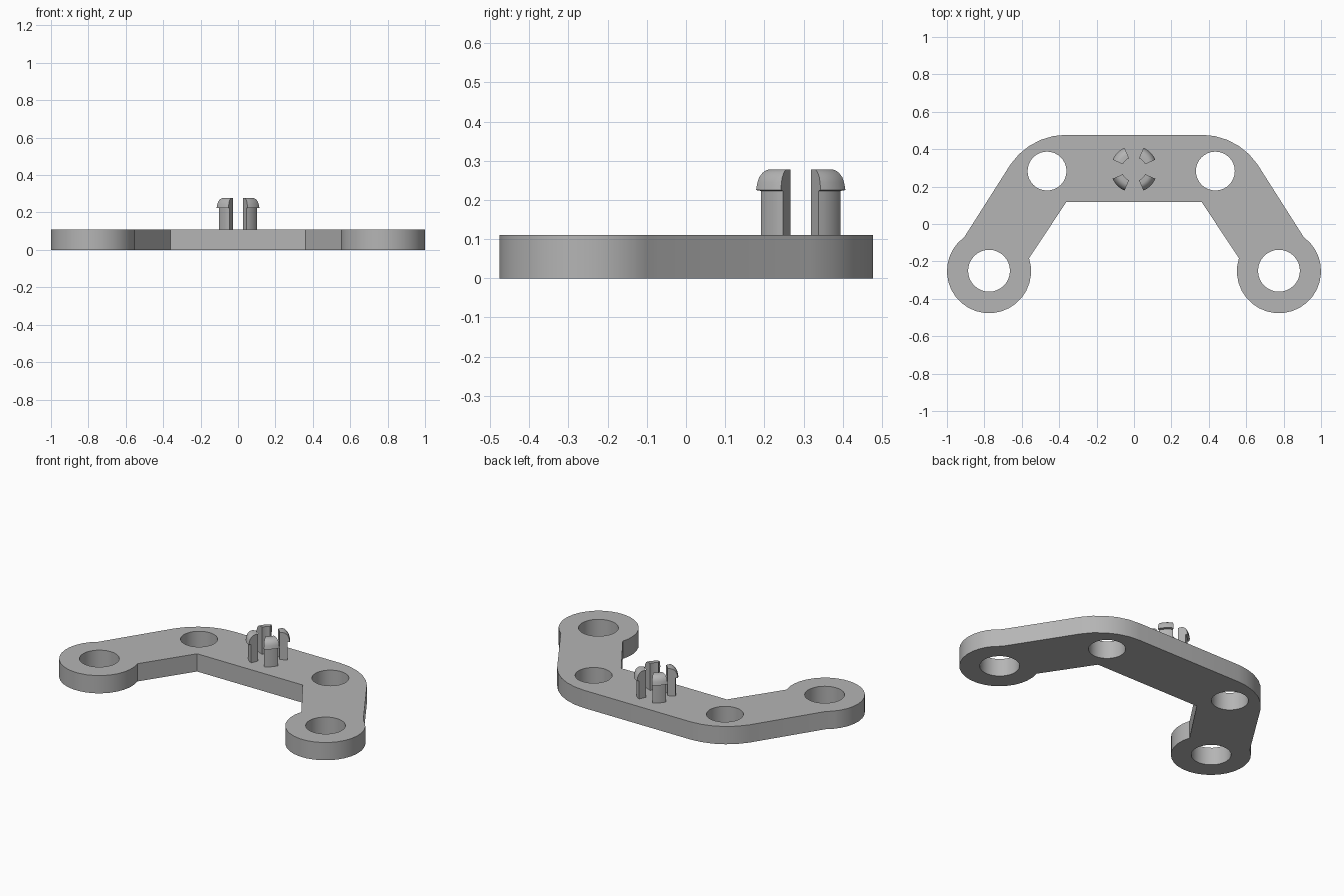
import bpy, bmesh, math
from math import radians, cos, sin

cube = bpy.data.objects.get("Cube")
if cube:
    bpy.data.objects.remove(cube, do_unlink=True)

GREY = (0.46, 0.46, 0.46, 1)
mat = bpy.data.materials.new("plain grey")
mat.use_nodes = True
mat.diffuse_color = GREY
mat.node_tree.nodes["Principled BSDF"].inputs["Base Color"].default_value = GREY

THICK = 0.11


def arc(cx, cy, r, a0, a1, n):
    """Points along an arc, angles in degrees."""
    angles = [radians(a0 + (a1 - a0) * i / n) for i in range(n + 1)]
    return [(cx + r * cos(a), cy + r * sin(a)) for a in angles]


def finish(name, bm):
    bmesh.ops.recalc_face_normals(bm, faces=bm.faces)
    mesh = bpy.data.meshes.new(name)
    bm.to_mesh(mesh)
    bm.free()
    mesh.materials.append(mat)
    ob = bpy.data.objects.new(name, mesh)
    bpy.context.collection.objects.link(ob)
    bpy.ops.object.select_all(action="DESELECT")
    ob.select_set(True)
    bpy.context.view_layer.objects.active = ob
    bpy.ops.object.shade_smooth_by_angle(angle=radians(30))
    return ob


def extrude_up(bm, height):
    out = bmesh.ops.extrude_face_region(bm, geom=bm.faces[:])
    verts = [g for g in out["geom"] if isinstance(g, bmesh.types.BMVert)]
    bmesh.ops.translate(bm, verts=verts, vec=(0, 0, height))


# Bracket plate: right half of the outline, mirrored to the left
elbow = arc(0.362, 0.117, 0.36, 90, 34, 5)
eye = arc(0.775, -0.252, 0.225, 54, -198, 22)
half = elbow + eye + [(0.362, 0.117)]
outline = half + [(-x, y) for x, y in reversed(half)]

# Holes: two in the elbows, two in the end eyes
holes = [(-0.465, 0.283, 0.104), (0.435, 0.283, 0.104),
         (-0.775, -0.25, 0.112), (0.775, -0.25, 0.112)]
loops = [outline] + [arc(x, y, r, 0, 360, 32)[:-1] for x, y, r in holes]

bm = bmesh.new()
edges = []
for loop in loops:
    vs = [bm.verts.new((x, y, 0)) for x, y in loop]
    edges += [bm.edges.new((vs[i - 1], vs[i])) for i in range(len(vs))]
bmesh.ops.triangle_fill(bm, edges=edges, use_beauty=True, normal=(0, 0, 1))
extrude_up(bm, THICK)
finish("bracket_plate", bm)

# Split snap peg: four curved prongs with rounded, overhanging heads
PEG_X, PEG_Y = 0.0, 0.293
profile = [(0.065, THICK - 0.01), (0.111, THICK - 0.01), (0.111, 0.223),
           (0.125, 0.225), (0.121, 0.245), (0.116, 0.258), (0.107, 0.269),
           (0.098, 0.275), (0.088, 0.278), (0.065, 0.278)]


def prong(name, mid, spread=42, steps=6):
    bm = bmesh.new()
    rings = []
    for i in range(steps + 1):
        a = radians(mid - spread / 2 + spread * i / steps)
        rings.append([bm.verts.new((PEG_X + r * cos(a), PEG_Y + r * sin(a), z))
                      for r, z in profile])
    for p, q in zip(rings, rings[1:]):
        for i in range(len(profile)):
            bm.faces.new((p[i - 1], p[i], q[i], q[i - 1]))
    bm.faces.new(rings[0])
    bm.faces.new(rings[-1])
    finish(name, bm)


for name, mid in (("back_left", 45), ("back_right", 135),
                  ("front_right", 225), ("front_left", 315)):
    prong(name + "_prong", mid)
